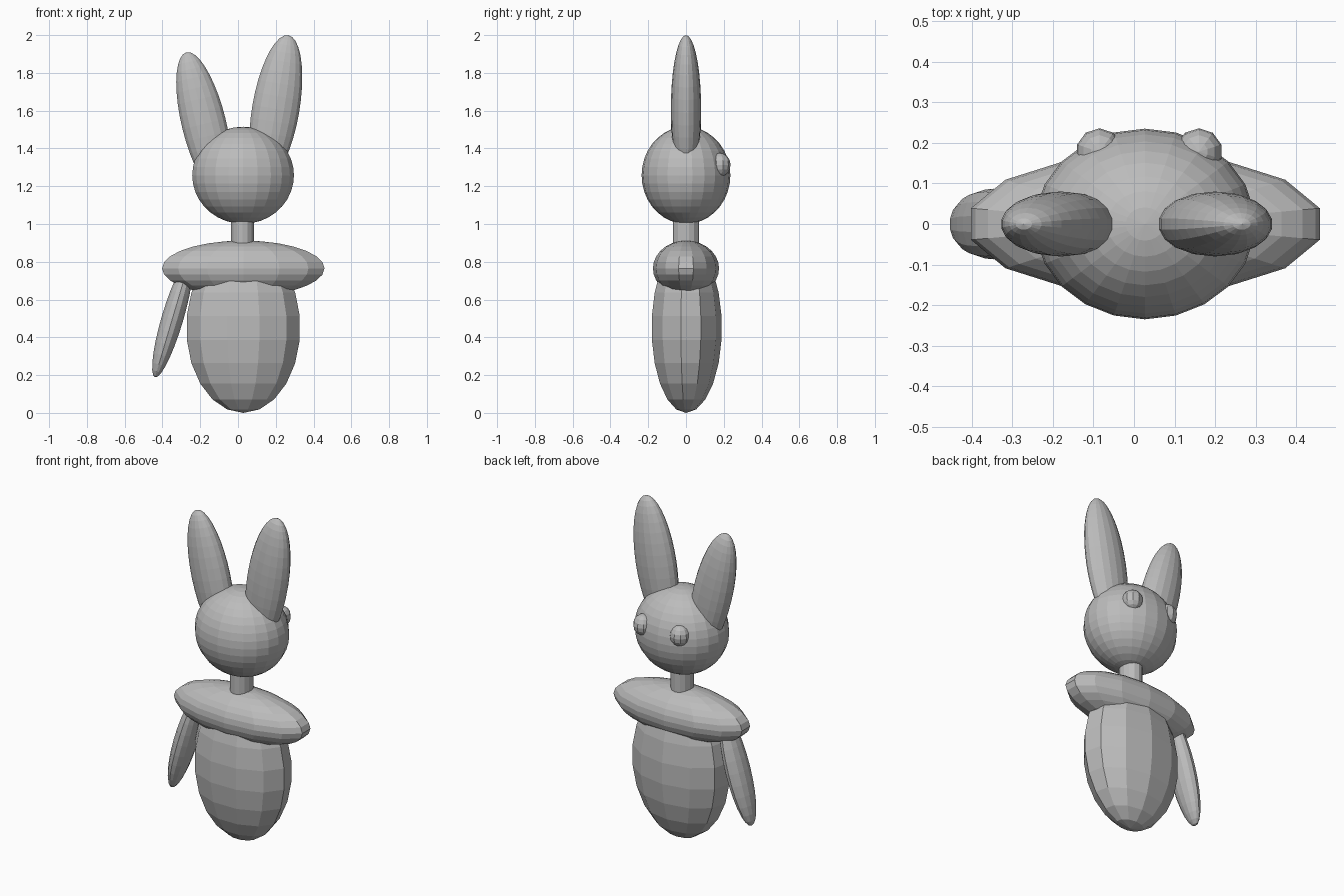
import bpy, bmesh, math
from mathutils import Matrix

if "Cube" in bpy.data.objects:
    bpy.data.objects.remove(bpy.data.objects["Cube"])

grey = bpy.data.materials.new("plain grey")
grey.diffuse_color = (0.5, 0.5, 0.5, 1)
grey.use_nodes = True
grey.node_tree.nodes["Principled BSDF"].inputs["Base Color"].default_value = grey.diffuse_color


def finish(name, bm, loc, radii, tilt):
    """Scale, tilt sideways (degrees toward +x) and place a unit shape, flat shaded."""
    m = (Matrix.Translation(loc) @ Matrix.Rotation(math.radians(tilt), 4, 'Y')
         @ Matrix.Diagonal((*radii, 1)))
    bm.transform(m)
    bmesh.ops.recalc_face_normals(bm, faces=bm.faces)
    me = bpy.data.meshes.new(name)
    bm.to_mesh(me)
    bm.free()
    me.materials.append(grey)
    ob = bpy.data.objects.new(name, me)
    bpy.context.collection.objects.link(ob)
    return ob


def spheroid(name, loc, radii, sides, rings, tilt=0):
    """Faceted ellipsoid with its first column of points on the +y side."""
    bm = bmesh.new()
    top, bottom = bm.verts.new((0, 0, 1)), bm.verts.new((0, 0, -1))
    rows = []
    for r in range(1, rings):
        p = math.pi * r / rings
        rows.append([bm.verts.new((math.sin(p) * math.sin(math.tau * s / sides),
                                   math.sin(p) * math.cos(math.tau * s / sides),
                                   math.cos(p))) for s in range(sides)])
    for s in range(sides):
        t = (s + 1) % sides
        bm.faces.new((top, rows[0][s], rows[0][t]))
        bm.faces.new((bottom, rows[-1][t], rows[-1][s]))
        for a, b in zip(rows, rows[1:]):
            bm.faces.new((a[s], b[s], b[t], a[t]))
    return finish(name, bm, loc, radii, tilt)


# Torso and wide shoulders
spheroid("body", (0.028, 0, 0.45), (0.305, 0.19, 0.45), 11, 11)
spheroid("shoulders", (0.028, 0, 0.765), (0.441, 0.175, 0.147), 14, 14)

# Neck
bm = bmesh.new()
bmesh.ops.create_cone(bm, cap_ends=True, segments=14, radius1=1, radius2=1, depth=2)
finish("neck", bm, (0.024, 0, 0.95), (0.062, 0.07, 0.1), 0)

# Head
spheroid("head", (0.027, 0, 1.258), (0.272, 0.235, 0.257), 22, 18)

# Ears, slightly uneven
spheroid("right_ear", (0.20, 0, 1.61), (0.127, 0.08, 0.395), 18, 18, 9.7)
spheroid("left_ear", (-0.18, 0, 1.53), (0.119, 0.08, 0.39), 18, 18, -13.8)

# Single arm
spheroid("arm", (-0.347, 0, 0.50), (0.059, 0.087, 0.325), 14, 14, 16.5)

# Eyes on the +y side of the head
for name, x in (("left_eye", -0.085), ("right_eye", 0.16)):
    spheroid(name, (x, 0.178, 1.313), (0.058, 0.058, 0.063), 10, 8)
